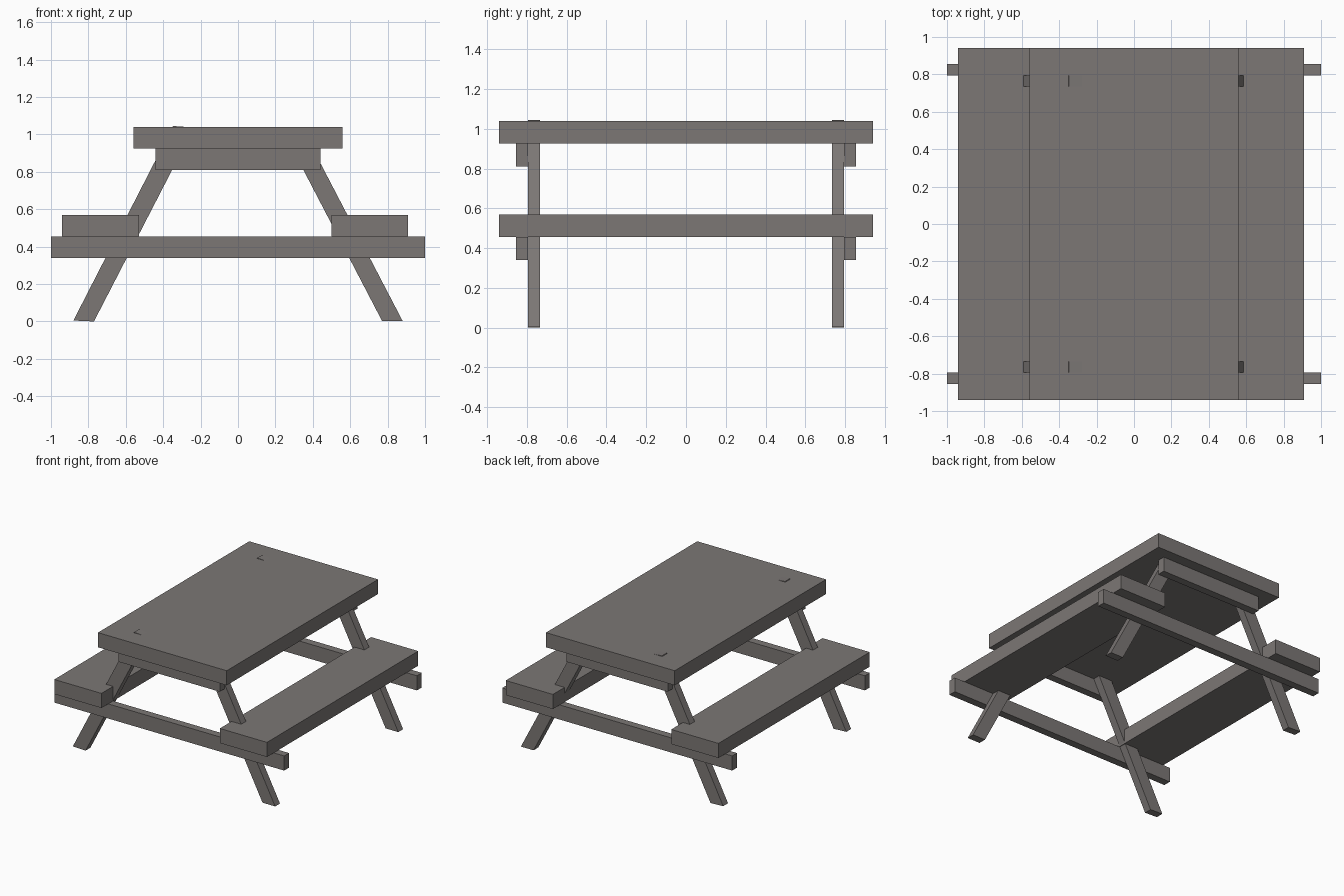
import bpy
import bmesh

cube = bpy.data.objects.get("Cube")
if cube:
    bpy.data.objects.remove(cube, do_unlink=True)

# Weathered wood
wood = bpy.data.materials.new("weathered_wood")
wood.use_nodes = True
colour = (0.20, 0.185, 0.178, 1)
wood.diffuse_color = colour
wood.node_tree.nodes["Principled BSDF"].inputs["Base Color"].default_value = colour


def board(name, outline, y0, y1):
    """Extrude an x-z outline from y0 to y1."""
    bm = bmesh.new()
    face = bm.faces.new([bm.verts.new((x, y0, z)) for x, z in outline])
    new = bmesh.ops.extrude_face_region(bm, geom=[face])["geom"]
    verts = [v for v in new if isinstance(v, bmesh.types.BMVert)]
    bmesh.ops.translate(bm, verts=verts, vec=(0, y1 - y0, 0))
    bmesh.ops.recalc_face_normals(bm, faces=bm.faces)
    mesh = bpy.data.meshes.new(name)
    bm.to_mesh(mesh)
    bm.free()
    mesh.materials.append(wood)
    obj = bpy.data.objects.new(name, mesh)
    bpy.context.collection.objects.link(obj)
    return obj


def rect(x0, x1, z0, z1):
    return [(x0, z0), (x1, z0), (x1, z1), (x0, z1)]


# Table top and the two benches
LENGTH = 0.94
board("table_top", rect(-0.56, 0.56, 0.925, 1.04), -LENGTH, LENGTH)
board("right_bench", rect(-0.94, -0.53, 0.455, 0.57), -LENGTH, LENGTH)
board("left_bench", rect(0.50, 0.91, 0.455, 0.57), -LENGTH, LENGTH)

# Sloping leg outlines; the right pair just breaks through the table top
right_leg = [(-0.88, 0.005), (-0.77, 0), (-0.235, 1.037), (-0.347, 1.045)]
left_leg = [(0.88, 0.003), (0.77, 0.003), (0.235, 1.03), (0.345, 1.03)]

# End frames: legs with cross beams on their outer faces
for end, side in (("front", -1), ("back", 1)):
    inner, middle, outer = side * 0.735, side * 0.795, side * 0.855
    board(end + "_right_leg", right_leg, inner, middle)
    board(end + "_left_leg", left_leg, inner, middle)
    board(end + "_bench_beam", rect(-1, 1, 0.34, 0.455), middle, outer)
    board(end + "_top_beam", rect(-0.44, 0.44, 0.81, 0.925), middle, outer)
